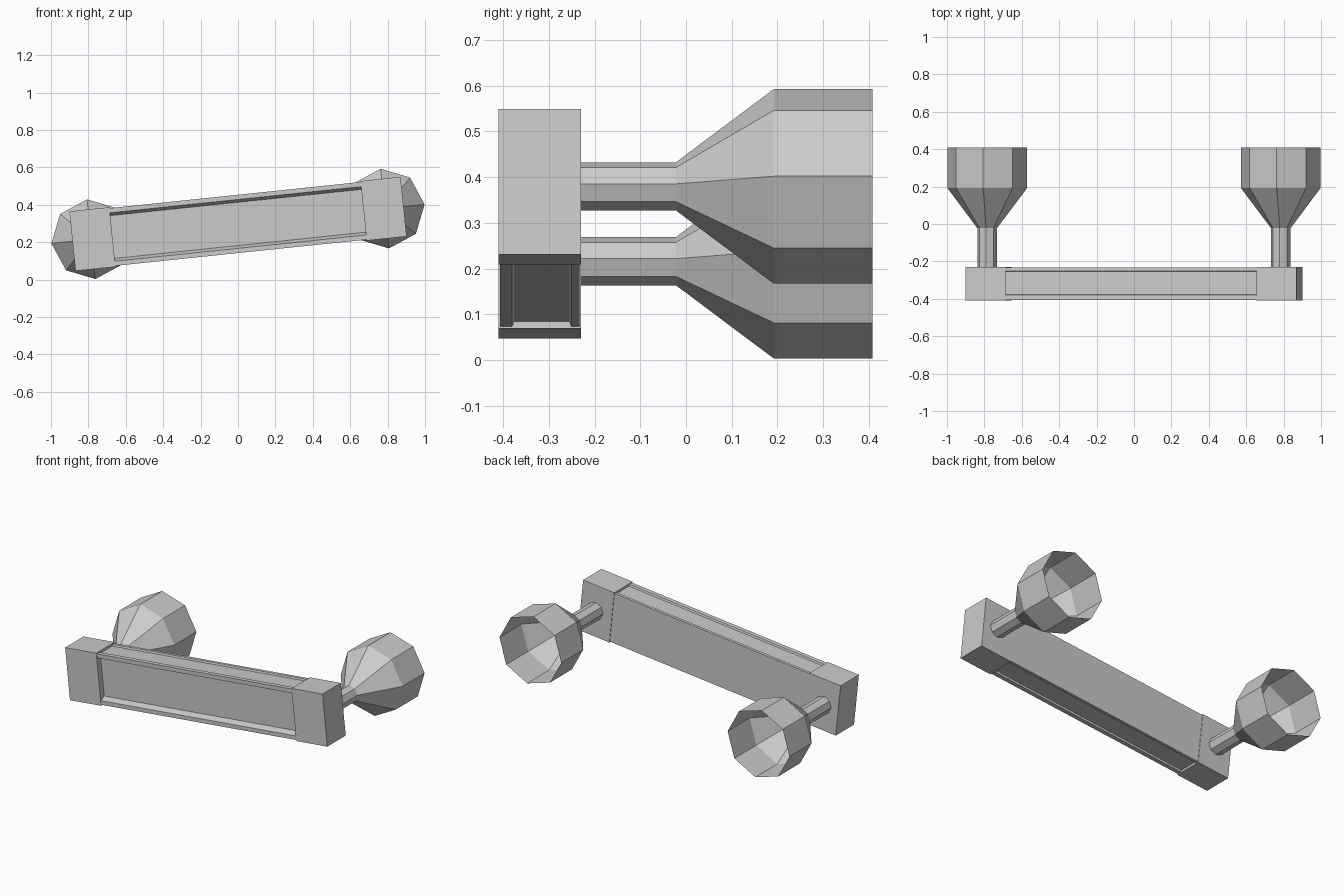
import bpy, bmesh, math
from mathutils import Matrix, Vector

cube = bpy.data.objects.get("Cube")
if cube:
    bpy.data.objects.remove(cube, do_unlink=True)

grey = bpy.data.materials.new("plain_grey")
grey.use_nodes = True
grey.diffuse_color = (0.6, 0.6, 0.6, 1)
grey.node_tree.nodes["Principled BSDF"].inputs["Base Color"].default_value = grey.diffuse_color

# The whole assembly is tilted about the front-to-back axis
TILT = Matrix.Translation((0, 0, 0.298)) @ Matrix.Rotation(math.radians(-5.95), 4, 'Y')
BAR_Y = -0.32


def loft(name, rings, cap_start=False, cap_end=False):
    """Bridge equal-length closed rings of points into a flat-shaded surface."""
    bm = bmesh.new()
    loops = [[bm.verts.new(TILT @ Vector(p)) for p in ring] for ring in rings]
    for a, b in zip(loops, loops[1:]):
        for i in range(len(a)):
            j = (i + 1) % len(a)
            bm.faces.new((a[i], a[j], b[j], b[i]))
    if cap_start:
        bm.faces.new(loops[0][::-1])
    if cap_end:
        bm.faces.new(loops[-1])
    bmesh.ops.recalc_face_normals(bm, faces=bm.faces[:])
    mesh = bpy.data.meshes.new(name)
    bm.to_mesh(mesh)
    bm.free()
    mesh.materials.append(grey)
    obj = bpy.data.objects.new(name, mesh)
    bpy.context.collection.objects.link(obj)
    return obj


def prism(name, section, x0, x1):
    """Extrude a (y, z) cross-section along x."""
    rings = [[(x, BAR_Y + y, z) for y, z in section] for x in (x0, x1)]
    return loft(name, rings, True, True)


# Central beam: grooves in the front, top and bottom, plain back
half = [(0.087, 0.155), (0.069, 0.155), (0.065, 0.145), (-0.056, 0.145),
        (-0.06, 0.155), (-0.087, 0.155), (-0.087, 0.13), (-0.052, 0.115)]
section = half + [(y, -z) for y, z in reversed(half)]
prism("beam", section, -0.69, 0.69)

# Square end blocks
block = [(0.09, 0.16), (-0.09, 0.16), (-0.09, -0.16), (0.09, -0.16)]
# Eight-sided stem that flares into an open bell: (y, radius)
bell = [(-0.24, 0.053), (-0.022, 0.053), (0.192, 0.214), (0.408, 0.214)]

for side, s in (("left", 1), ("right", -1)):
    prism(side + "_end_block", block, s * 0.675, s * 0.89)
    rings = [[(s * 0.789 + r * math.cos(k * math.tau / 8), y,
               r * math.sin(k * math.tau / 8)) for k in range(8)]
             for y, r in bell]
    loft(side + "_bell_mount", rings)
